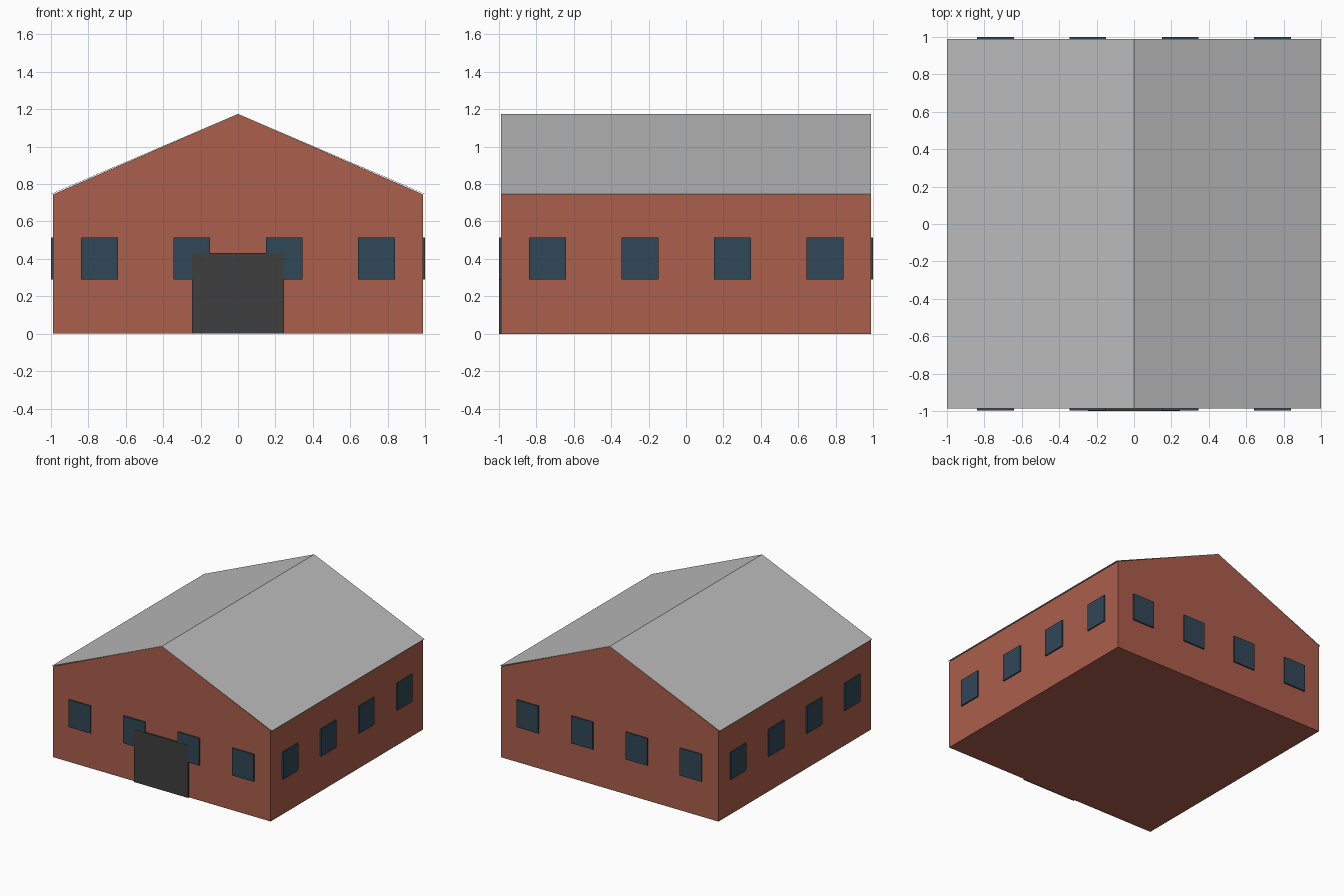
import bpy
from math import pi
from mathutils import Matrix, Vector

if "Cube" in bpy.data.objects:
    bpy.data.objects.remove(bpy.data.objects["Cube"], do_unlink=True)


def material(name, rgb):
    m = bpy.data.materials.new(name)
    m.use_nodes = True
    color = (*rgb, 1.0)
    m.diffuse_color = color
    bsdf = next(n for n in m.node_tree.nodes if n.type == "BSDF_PRINCIPLED")
    bsdf.inputs["Base Color"].default_value = color
    bsdf.inputs["Roughness"].default_value = 0.9
    return m


brick = material("brick red", (0.41, 0.113, 0.07))
roof_grey = material("roof grey", (0.5, 0.5, 0.5))
glass = material("window blue", (0.03, 0.063, 0.095))
door_grey = material("door charcoal", (0.049, 0.049, 0.049))

WALL = 0.988      # half width and half depth of the walls
EAVE, RIDGE = 0.745, 1.175
SHIFT = 0.001     # the deeper door sets the walls back slightly


def add_mesh(name, verts, faces, mat):
    mesh = bpy.data.meshes.new(name)
    mesh.from_pydata(verts, [], faces)
    mesh.materials.append(mat)
    obj = bpy.data.objects.new(name, mesh)
    bpy.context.collection.objects.link(obj)
    return obj


def extrude_profile(name, profile, mat):
    """Closed prism from an x-z profile, running front to back."""
    n = len(profile)
    verts = [(x, y + SHIFT, z) for y in (-WALL, WALL) for x, z in profile]
    faces = [list(range(n)), list(range(2 * n - 1, n - 1, -1))]
    faces += [[i, i + n, (i + 1) % n + n, (i + 1) % n] for i in range(n)]
    return add_mesh(name, verts, faces, mat)


def box(name, center, size, mat, matrix=Matrix()):
    c = Vector(center)
    verts = [matrix @ (c + Vector((x * size[0], y * size[1], z * size[2])) / 2)
             for z in (-1, 1) for x, y in ((-1, -1), (1, -1), (1, 1), (-1, 1))]
    faces = [(3, 2, 1, 0), (4, 5, 6, 7)]
    faces += [(i, (i + 1) % 4, (i + 1) % 4 + 4, i + 4) for i in range(4)]
    return add_mesh(name, verts, faces, mat)


# Brick walls with both gables
extrude_profile("walls", [(-WALL, 0), (WALL, 0), (WALL, EAVE),
                          (0, RIDGE - 0.002), (-WALL, EAVE)], brick)

# Thin roof sheet with a narrow overhang at the eaves
extrude_profile("roof", [(-1, EAVE), (0, RIDGE - 0.003), (1, EAVE),
                         (1, EAVE + 0.002), (0, RIDGE), (-1, EAVE + 0.002)], roof_grey)

# Four windows on each of the four sides
for side, turn in zip(("front", "left", "back", "right"), range(4)):
    rot = Matrix.Translation((0, SHIFT, 0)) @ Matrix.Rotation(turn * pi / 2, 4, "Z")
    for i in range(4):
        x = (i - 1.5) * 0.494
        box(f"{side}_window_{i + 1}", (x, -WALL - 0.0025, 0.403),
            (0.197, 0.017, 0.224), glass, rot)

# Front door, standing proud of the windows behind it
box("front_door", (0, -0.99, 0.216), (0.492, 0.02, 0.432), door_grey)
